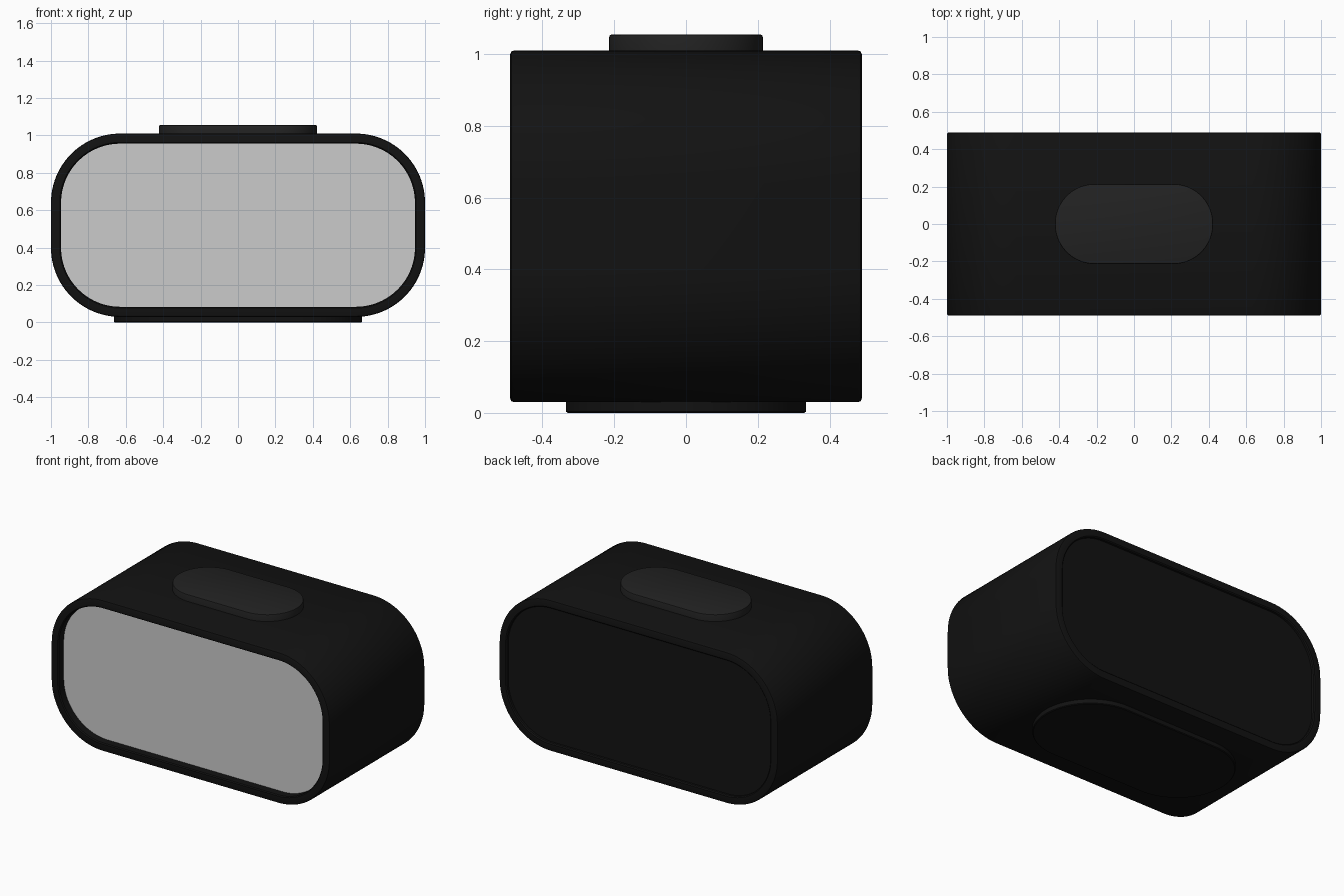
import bpy, bmesh, math

if "Cube" in bpy.data.objects:
    bpy.data.objects.remove(bpy.data.objects["Cube"])


def rounded_loop(hu, hv, r, segs):
    """Rounded rectangle outline, counter-clockwise."""
    pts = []
    for i, (su, sv) in enumerate([(1, 1), (-1, 1), (-1, -1), (1, -1)]):
        for k in range(segs + 1):
            a = math.pi / 2 * (i + k / segs)
            pts.append((su * (hu - r) + r * math.cos(a),
                        sv * (hv - r) + r * math.sin(a)))
    return pts


def loft(name, hu, hv, r, rings, place, colour=None, segs=24):
    """Closed solid lofted through (position, inset) rings of one outline."""
    bm = bmesh.new()
    loops = [[bm.verts.new(place(u, v, pos))
              for u, v in rounded_loop(hu - d, hv - d, r - d, segs)]
             for pos, d in rings]
    n = len(loops[0])
    for a, b in zip(loops, loops[1:]):
        for i in range(n):
            j = (i + 1) % n
            bm.faces.new((a[i], a[j], b[j], b[i]))
    bm.faces.new(loops[0][::-1])
    bm.faces.new(loops[-1])
    bmesh.ops.remove_doubles(bm, verts=bm.verts, dist=1e-5)
    bmesh.ops.recalc_face_normals(bm, faces=bm.faces)
    mesh = bpy.data.meshes.new(name)
    bm.to_mesh(mesh)
    bm.free()
    obj = bpy.data.objects.new(name, mesh)
    bpy.context.collection.objects.link(obj)
    if colour:
        mat = bpy.data.materials.new(name + "_colour")
        mat.diffuse_color = colour
        mat.use_nodes = True
        mat.node_tree.nodes["Principled BSDF"].inputs["Base Color"].default_value = mat.diffuse_color
        mesh.materials.append(mat)
    bpy.ops.object.select_all(action='DESELECT')
    obj.select_set(True)
    bpy.context.view_layer.objects.active = obj
    bpy.ops.object.shade_smooth_by_angle(angle=math.radians(30))
    return obj


def along_y(u, v, p):
    return (u, p, v + 0.52)


def along_z(u, v, p):
    return (u, v, p)


BLACK = (0.006, 0.006, 0.006, 1)
CHARCOAL = (0.016, 0.016, 0.016, 1)

# Casing: softened outer edges, deep front recess, shallow back recess
loft("casing", 1.0, 0.49, 0.37,
     [(-0.43, 0.053), (-0.484, 0.053), (-0.49, 0.047),
      (-0.49, 0.010), (-0.487, 0.003), (-0.480, 0.0),
      (0.480, 0.0), (0.487, 0.003), (0.49, 0.010),
      (0.49, 0.047), (0.484, 0.053), (0.47, 0.053)],
     along_y, BLACK)

# Front display panel set into the recess
loft("display", 0.947, 0.437, 0.317,
     [(-0.437, 0.001), (-0.429, 0.001)], along_y)

# Top button
loft("top_button", 0.423, 0.214, 0.213,
     [(1.0, 0.0), (1.047, 0.0), (1.053, 0.002), (1.055, 0.007)],
     along_z, CHARCOAL)

# Base foot
loft("base_foot", 0.664, 0.335, 0.334,
     [(0.0, 0.005), (0.004, 0.0), (0.04, 0.0)], along_z, BLACK)
